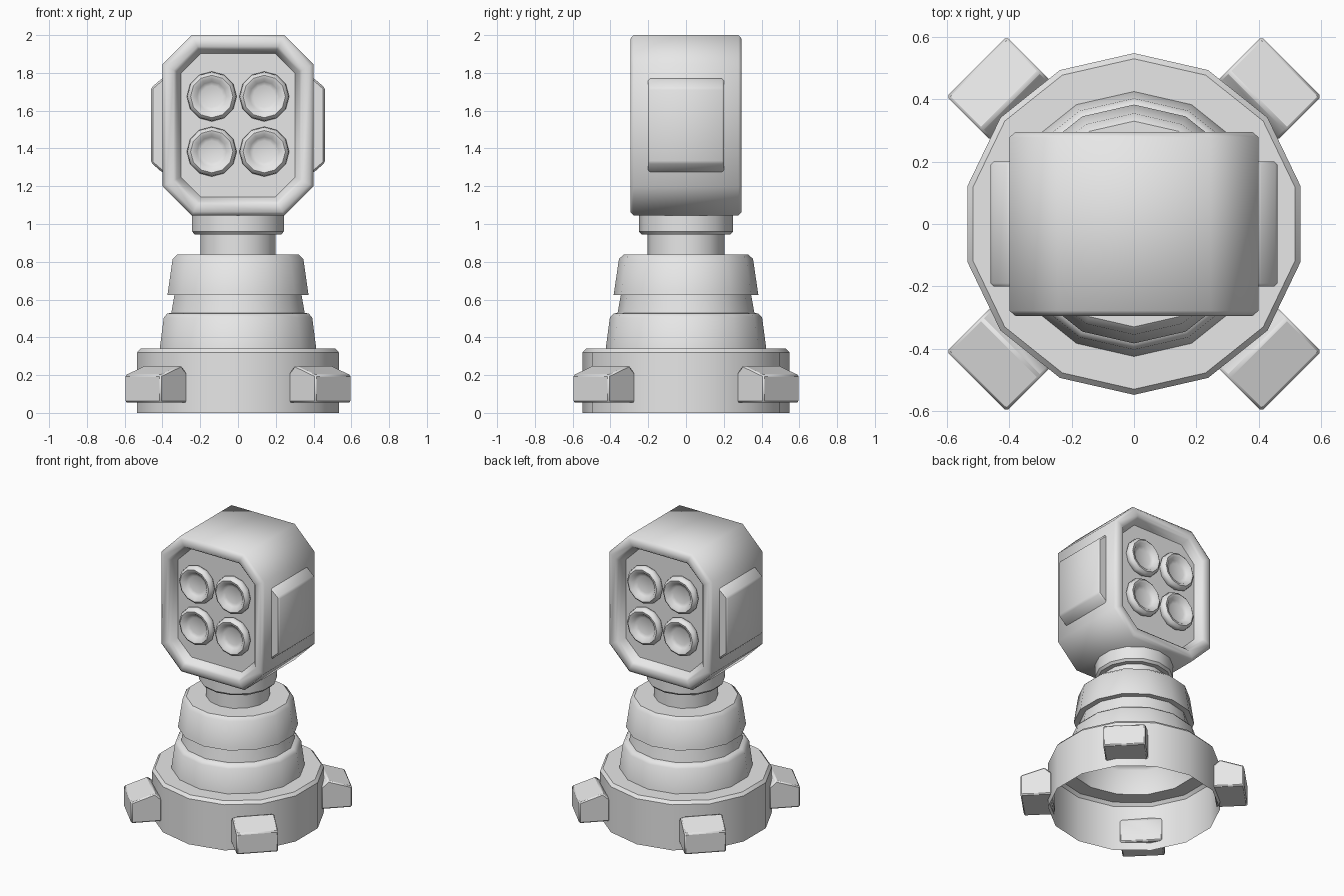
import bpy, bmesh
from math import sin, cos, pi, radians
from mathutils import Vector, Matrix

cube = bpy.data.objects.get("Cube")
if cube:
    bpy.data.objects.remove(cube, do_unlink=True)

grey = bpy.data.materials.new("plain_grey")
grey.use_nodes = True
grey.diffuse_color = (0.8, 0.8, 0.8, 1)
grey.node_tree.nodes["Principled BSDF"].inputs["Base Color"].default_value = (0.8, 0.8, 0.8, 1)


def loft(name, rings, cap_start=True, cap_end=True, bevel=0, smooth=50, matrix=Matrix()):
    """Skin a list of closed rings that share a point count."""
    bm = bmesh.new()
    loops = [[bm.verts.new(matrix @ Vector(p)) for p in ring] for ring in rings]
    n = len(loops[0])
    for a, b in zip(loops, loops[1:]):
        for i in range(n):
            j = (i + 1) % n
            bm.faces.new((a[i], a[j], b[j], b[i]))
    if cap_start:
        bm.faces.new(loops[0][::-1])
    if cap_end:
        bm.faces.new(loops[-1])
    bmesh.ops.recalc_face_normals(bm, faces=bm.faces[:])
    mesh = bpy.data.meshes.new(name)
    bm.to_mesh(mesh)
    bm.free()
    mesh.materials.append(grey)
    obj = bpy.data.objects.new(name, mesh)
    bpy.context.collection.objects.link(obj)
    if bevel:
        mod = obj.modifiers.new("soft_edges", "BEVEL")
        mod.width = bevel
        mod.segments = 1
    bpy.ops.object.select_all(action="DESELECT")
    obj.select_set(True)
    bpy.context.view_layer.objects.active = obj
    bpy.ops.object.shade_smooth_by_angle(angle=radians(smooth))
    return obj


def circle(r, h, sides):
    return [(r * sin(2 * pi * i / sides), r * cos(2 * pi * i / sides), h) for i in range(sides)]


def lathe(name, profile, sides=14, **kw):
    return loft(name, [circle(r, h, sides) for r, h in profile], **kw)


def prism(name, outline, half, bevel, matrix):
    """Extrude an (x, z) outline along y in both directions."""
    rings = [[(x, y, z) for x, z in outline] for y in (-half, half)]
    return loft(name, rings, bevel=bevel, matrix=matrix)


# Hollow stepped pedestal, open underneath
lathe("pedestal", [
    (0.548, 0), (0.548, 0.32), (0.53, 0.34),
    (0.425, 0.34), (0.403, 0.505), (0.385, 0.525),
    (0.362, 0.53), (0.345, 0.625),
    (0.383, 0.625), (0.38, 0.645), (0.355, 0.815), (0.33, 0.838),
    (0.19, 0.838)], cap_start=False, smooth=40)

# Neck and the coupling under the head
lathe("neck", [(0.203, 0.82), (0.203, 0.96)], smooth=40)
lathe("coupling", [(0.235, 0.945), (0.249, 0.96), (0.249, 1.06)], smooth=40)

# Four feet on the diagonals
foot = [(0.515, 0.055), (0.515, 0.21), (0.56, 0.252), (0.714, 0.2), (0.714, 0.055)]
for k, where in enumerate(("back_left", "back_right", "front_right", "front_left")):
    prism("foot_" + where, foot, 0.135, 0.008, Matrix.Rotation(pi / 4 + k * pi / 2, 4, "Z"))


# Octagonal head, recessed at the front and the back
def octagon(y, inset):
    w, low, high = 0.4 - inset, 1.045 + inset, 2.0 - inset
    c = 0.155 - 0.5 * inset
    return [(w, y, low + c), (w, y, high - c), (w - c, y, high), (c - w, y, high),
            (-w, y, high - c), (-w, y, low + c), (c - w, y, low), (w - c, y, low)]


half_head = [(0.235, 0.097), (0.25, 0.09), (0.28, 0.075), (0.295, 0.06), (0.295, 0.02), (0.278, 0)]
loft("head", [octagon(-y, i) for y, i in half_head] +
     [octagon(y, i) for y, i in reversed(half_head)])

# Side pods with sloping ends
pod = [(0.38, 1.27), (0.4, 1.272), (0.461, 1.325), (0.461, 1.72), (0.4, 1.773), (0.38, 1.775)]
for side, turn in (("left", 0), ("right", pi)):
    prism("side_pod_" + side, pod, 0.2, 0.015, Matrix.Rotation(turn, 4, "Z"))

# Four dished lamps on each face of the head
lamp = [(0.118, 0.225), (0.132, 0.25), (0.128, 0.272), (0.112, 0.286),
        (0.095, 0.282), (0.078, 0.262), (0.058, 0.254)]
for face, turn in (("front", 0), ("back", pi)):
    for row, z in (("upper", 1.675), ("lower", 1.383)):
        for side, x in (("left", 0.139), ("right", -0.139)):
            place = (Matrix.Translation((x, 0, z)) @ Matrix.Rotation(turn, 4, "Z")
                     @ Matrix.Rotation(pi / 2, 4, "X"))
            lathe(f"lamp_{face}_{row}_{side}", lamp, sides=12, matrix=place)
